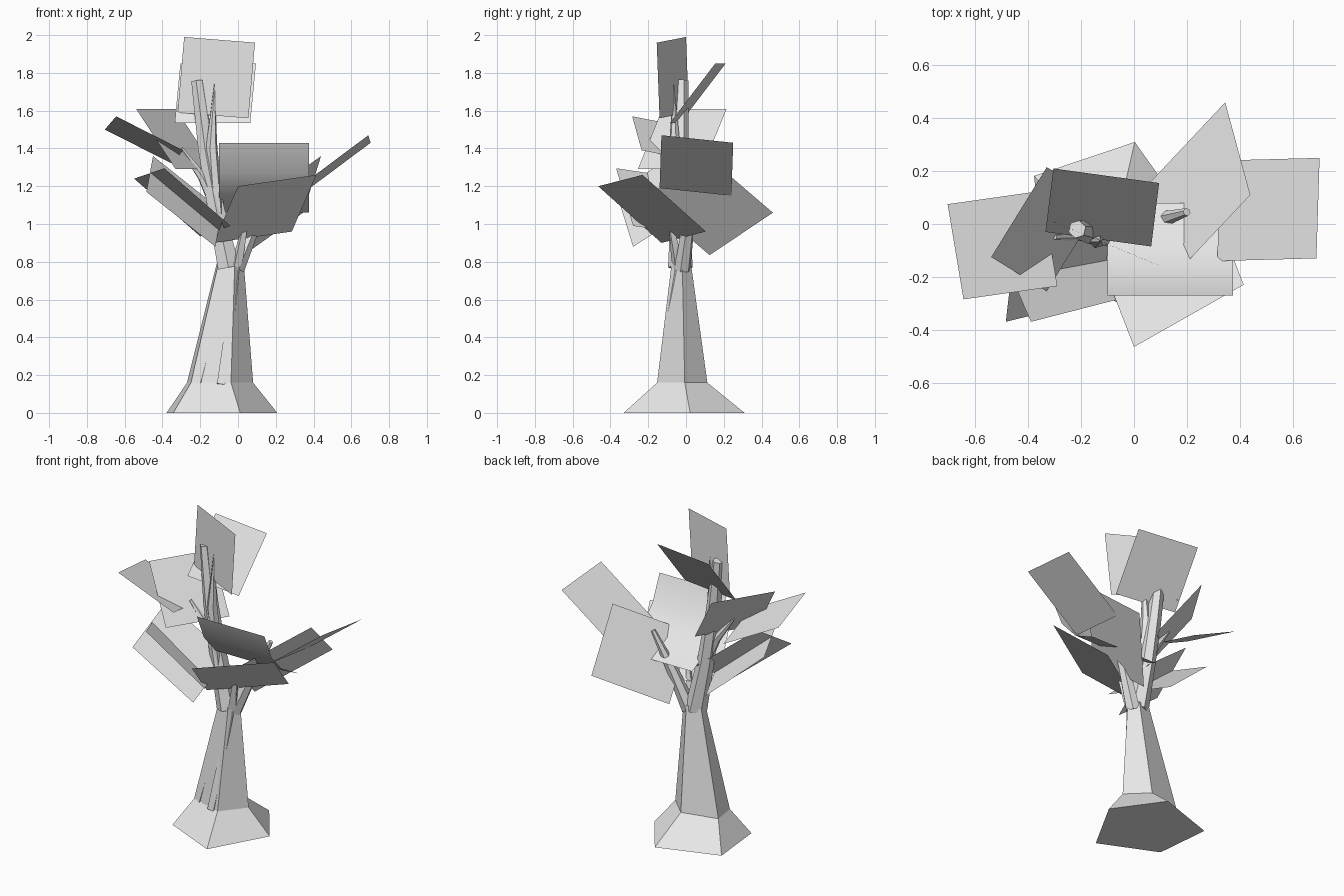
import bpy
import bmesh
import math
from mathutils import Vector

default_cube = bpy.data.objects.get("Cube")
if default_cube:
    bpy.data.objects.remove(default_cube, do_unlink=True)

# One pale grey material for the whole tree
grey = bpy.data.materials.new("pale_grey")
grey.use_nodes = True
shade = (0.8, 0.8, 0.8, 1.0)
grey.diffuse_color = shade
for node in grey.node_tree.nodes:
    if node.type == "BSDF_PRINCIPLED":
        node.inputs["Base Color"].default_value = shade


def finish(name, bm, smooth_angle=None, recalc=True):
    """Turn a bmesh into a named, coloured object."""
    if recalc:
        bmesh.ops.recalc_face_normals(bm, faces=bm.faces)
    mesh = bpy.data.meshes.new(name)
    bm.to_mesh(mesh)
    bm.free()
    mesh.materials.append(grey)
    obj = bpy.data.objects.new(name, mesh)
    bpy.context.scene.collection.objects.link(obj)
    if smooth_angle:
        bpy.ops.object.select_all(action="DESELECT")
        obj.select_set(True)
        bpy.context.view_layer.objects.active = obj
        bpy.ops.object.shade_smooth_by_angle(angle=math.radians(smooth_angle))
    return obj


def loft(name, rings, smooth_angle=None):
    """Skin a closed solid over rings that share a point count."""
    bm = bmesh.new()
    loops = [[bm.verts.new(p) for p in ring] for ring in rings]
    count = len(loops[0])
    for low, high in zip(loops, loops[1:]):
        for i in range(count):
            j = (i + 1) % count
            bm.faces.new((low[i], low[j], high[j], high[i]))
    bm.faces.new(loops[0][::-1])
    bm.faces.new(loops[-1])
    return finish(name, bm, smooth_angle)


def tube(name, path, radii, sides=6):
    """Tapered branch along a path of points."""
    points = [Vector(p) for p in path]
    rings = []
    for i, point in enumerate(points):
        ahead = points[min(i + 1, len(points) - 1)]
        behind = points[max(i - 1, 0)]
        turn = (ahead - behind).to_track_quat("Z", "Y")
        ring = []
        for k in range(sides):
            a = math.tau * k / sides
            ring.append(point + turn @ Vector((math.cos(a), math.sin(a), 0)) * radii[i])
        rings.append(ring)
    return loft(name, rings, 50)


def leaf(name, corner, side, drop):
    """Flat card spanned by two edges from one corner."""
    corner, side, drop = Vector(corner), Vector(side), Vector(drop)
    bm = bmesh.new()
    outline = (corner, corner + drop, corner + drop + side, corner + side)
    bm.faces.new([bm.verts.new(p) for p in outline])
    return finish(name, bm, recalc=False)


# Five-sided trunk with flared foot
outline = [(0.3, 1), (1, 0.1), (0.33, -1), (-0.88, -0.5), (-1, 0.6)]
levels = [
    (-0.085, -0.01, 0.293, 0.32, 0),
    (-0.095, -0.02, 0.175, 0.133, 0.16),
    (-0.04, -0.025, 0.07, 0.05, 0.8),
]
loft("trunk", [[(cx + x * sx, cy + y * sy, z) for x, y in outline]
               for cx, cy, sx, sy, z in levels])

# Root ridges climbing the trunk
tube("front_ridge", [(-0.09, -0.13, 0.15), (-0.04, -0.08, 0.5), (0, -0.04, 0.8)],
     [0.03, 0.03, 0.015], 4)
tube("side_ridge", [(-0.21, -0.08, 0.15), (-0.12, -0.05, 0.5), (-0.08, -0.03, 0.8)],
     [0.03, 0.03, 0.02], 4)

# Branches
tube("main_branch", [(-0.05, -0.03, 0.77), (-0.12, -0.03, 1.1), (-0.17, -0.03, 1.4), (-0.215, -0.02, 1.76)],
     [0.065, 0.05, 0.045, 0.034])
tube("upper_spike", [(-0.1, -0.04, 1.0), (-0.14, -0.06, 1.4), (-0.125, -0.065, 1.74)],
     [0.035, 0.032, 0.002])
tube("left_branch", [(-0.01, -0.02, 0.76), (0.08, 0.01, 0.98), (0.2, 0.045, 1.23)],
     [0.045, 0.035, 0.015])
tube("right_branch", [(-0.12, -0.03, 1.1), (-0.19, -0.04, 1.25), (-0.3, -0.05, 1.4)],
     [0.035, 0.025, 0.01])
tube("front_spur", [(-0.04, -0.05, 0.65), (0.0, -0.05, 0.82), (0.04, -0.08, 1.0)],
     [0.003, 0.03, 0.015], 4)

# Flat leaf cards
leaf("crown_leaf_front", (-0.285, 0, 1.99), (0.375, -0.155, -0.03), (-0.035, 0.015, -0.4))
leaf("crown_leaf_back", (-0.305, 0.21, 1.85), (0.4, -0.055, 0), (-0.03, -0.24, -0.315))
leaf("left_outer_leaf", (0.69, -0.13, 1.47), (0.012, 0.38, -0.04), (-0.375, -0.01, -0.28))
leaf("left_back_leaf", (0.345, 0.46, 1.06), (0.095, -0.35, 0.3), (-0.315, -0.335, -0.225))
leaf("left_front_leaf", (0, -0.465, 1.2), (0.415, 0.235, 0.06), (-0.13, 0.335, -0.3))
leaf("right_low_leaf", (-0.55, 0, 1.24), (0.16, -0.37, 0.055), (0.35, 0.09, -0.305))
leaf("right_under_leaf", (-0.485, -0.37, 1.17), (0.035, 0.3, 0.19), (0.365, 0.09, -0.29))
leaf("right_outer_leaf", (-0.705, 0.075, 1.5), (0.06, -0.36, 0.07), (0.355, 0.05, -0.18))
leaf("right_back_leaf", (-0.54, -0.125, 1.61), (0.21, 0.34, 0), (0.21, -0.13, -0.32))

# Curved leaf sweeping up towards the front
bm = bmesh.new()
profile = [(-0.27, 1.43), (-0.2, 1.27), (-0.08, 1.14), (0.08, 1.06)]
rows = [[bm.verts.new((x, y, z)) for x in (-0.1, 0.375)] for y, z in profile]
for (a, b), (c, d) in zip(rows, rows[1:]):
    bm.faces.new((a, c, d, b))
finish("curved_leaf", bm, 60, recalc=False)
